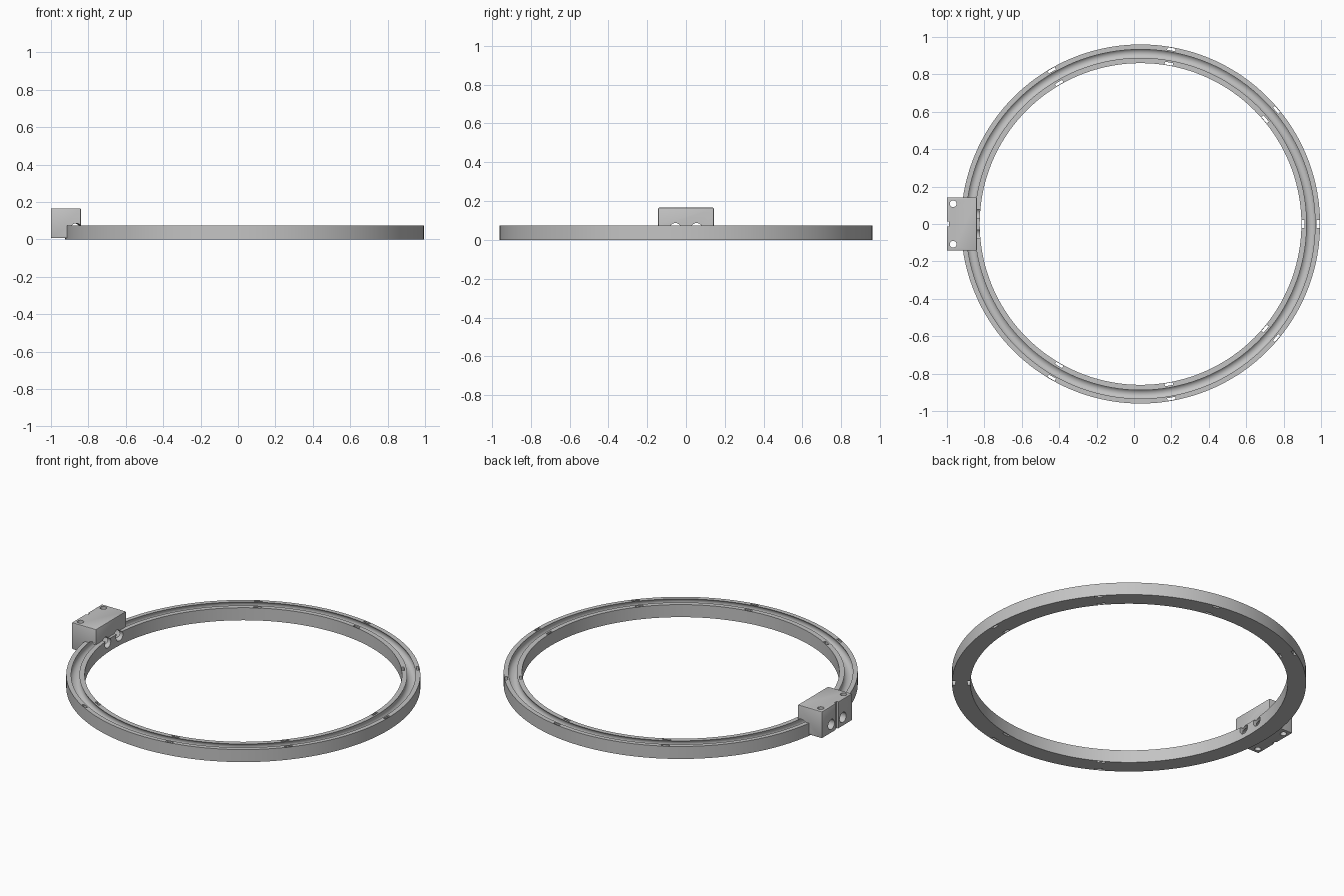
import bpy, bmesh, math
from mathutils import Matrix, Vector

cube = bpy.data.objects.get("Cube")
if cube:
    bpy.data.objects.remove(cube)

CX = 0.035                       # ring centre
R_IN, R_OUT, H = 0.86, 0.96, 0.075
R_MID, TUBE_R, TUBE_Z = 0.911, 0.03, 0.055
SEGS = 144

grey = bpy.data.materials.new("light grey")
grey.use_nodes = True
grey.diffuse_color = (0.55, 0.55, 0.55, 1)
grey.node_tree.nodes["Principled BSDF"].inputs["Base Color"].default_value = grey.diffuse_color


def finish(bm, name):
    bmesh.ops.recalc_face_normals(bm, faces=bm.faces)
    mesh = bpy.data.meshes.new(name)
    bm.to_mesh(mesh)
    bm.free()
    mesh.materials.append(grey)
    ob = bpy.data.objects.new(name, mesh)
    bpy.context.collection.objects.link(ob)
    return ob


def lathe(profile, name):
    """Revolve a closed (radius, z) profile about the ring axis."""
    bm = bmesh.new()
    rows = []
    for i in range(SEGS):
        a = math.tau * i / SEGS
        rows.append([bm.verts.new((CX + r * math.cos(a), r * math.sin(a), z)) for r, z in profile])
    n = len(profile)
    for i in range(SEGS):
        a, b = rows[i], rows[(i + 1) % SEGS]
        for j in range(n):
            k = (j + 1) % n
            bm.faces.new((a[j], b[j], b[k], a[k]))
    return finish(bm, name)


def arc(radius, start, end, steps):
    angles = [start + (end - start) * i / steps for i in range(steps + 1)]
    return [(R_MID + radius * math.cos(t), TUBE_Z + radius * math.sin(t)) for t in angles]


def add_box(bm, size, matrix):
    bmesh.ops.create_cube(bm, size=1, matrix=matrix @ Matrix.Diagonal((*size, 1)))


def add_rod(bm, radius, length, matrix):
    bmesh.ops.create_cone(bm, cap_ends=True, segments=32, radius1=radius, radius2=radius,
                          depth=length, matrix=matrix)


def apply_cuts(ob, cutters):
    for c in cutters:
        mod = ob.modifiers.new("cut", 'BOOLEAN')
        mod.operation, mod.solver, mod.object = 'DIFFERENCE', 'EXACT', c
    deps = bpy.context.evaluated_depsgraph_get()
    mesh = bpy.data.meshes.new_from_object(ob.evaluated_get(deps))
    ob.modifiers.clear()
    ob.data = mesh
    bpy.ops.object.select_all(action='DESELECT')
    ob.select_set(True)
    bpy.context.view_layer.objects.active = ob
    bpy.ops.object.shade_smooth_by_angle(angle=math.radians(30))


# Ring with a snap-in tube channel open at the top
lip = math.asin((H - TUBE_Z) / TUBE_R)
channel = arc(TUBE_R, math.pi - lip, math.tau + lip, 20)
ring = lathe([(R_IN, 0), (R_IN, H)] + channel + [(R_OUT, H), (R_OUT, 0)], "channel_ring")

# Connector block with softened edges
bm = bmesh.new()
add_box(bm, (0.16, 0.286, 0.16), Matrix.Translation((-0.92, 0, 0.086)))
bmesh.ops.bevel(bm, geom=bm.edges[:], offset=0.005, segments=2, profile=0.5, affect='EDGES')
block = finish(bm, "connector_block")

# Tie slots, tube entries, screw holes and rear notch
bm = bmesh.new()
for step in range(-3, 4):
    turn = Matrix.Translation((CX, 0, 0)) @ Matrix.Rotation(math.radians(40 * step), 4, 'Z')
    for r in (0.870, 0.949):
        add_box(bm, (0.014, 0.044, 0.4), turn @ Matrix.Translation((r, 0, 0)))
for side in (-1, 1):
    add_rod(bm, TUBE_R, 0.4, Matrix.Translation((-0.9, side * 0.055, TUBE_Z + 0.002))
            @ Matrix.Rotation(math.pi / 2, 4, 'Y'))
    add_rod(bm, 0.018, 0.6, Matrix.Translation((-0.967, side * 0.108, 0)))
add_box(bm, (0.04, 0.026, 0.6), Matrix.Translation((-1.008, 0, 0)))
openings = finish(bm, "openings_cutter")
tube = lathe(arc(TUBE_R + 0.0005, 0, math.tau, 32)[:-1], "tube_cutter")

apply_cuts(ring, [openings])
apply_cuts(block, [tube, openings])
for cutter in (openings, tube):
    bpy.data.objects.remove(cutter)
